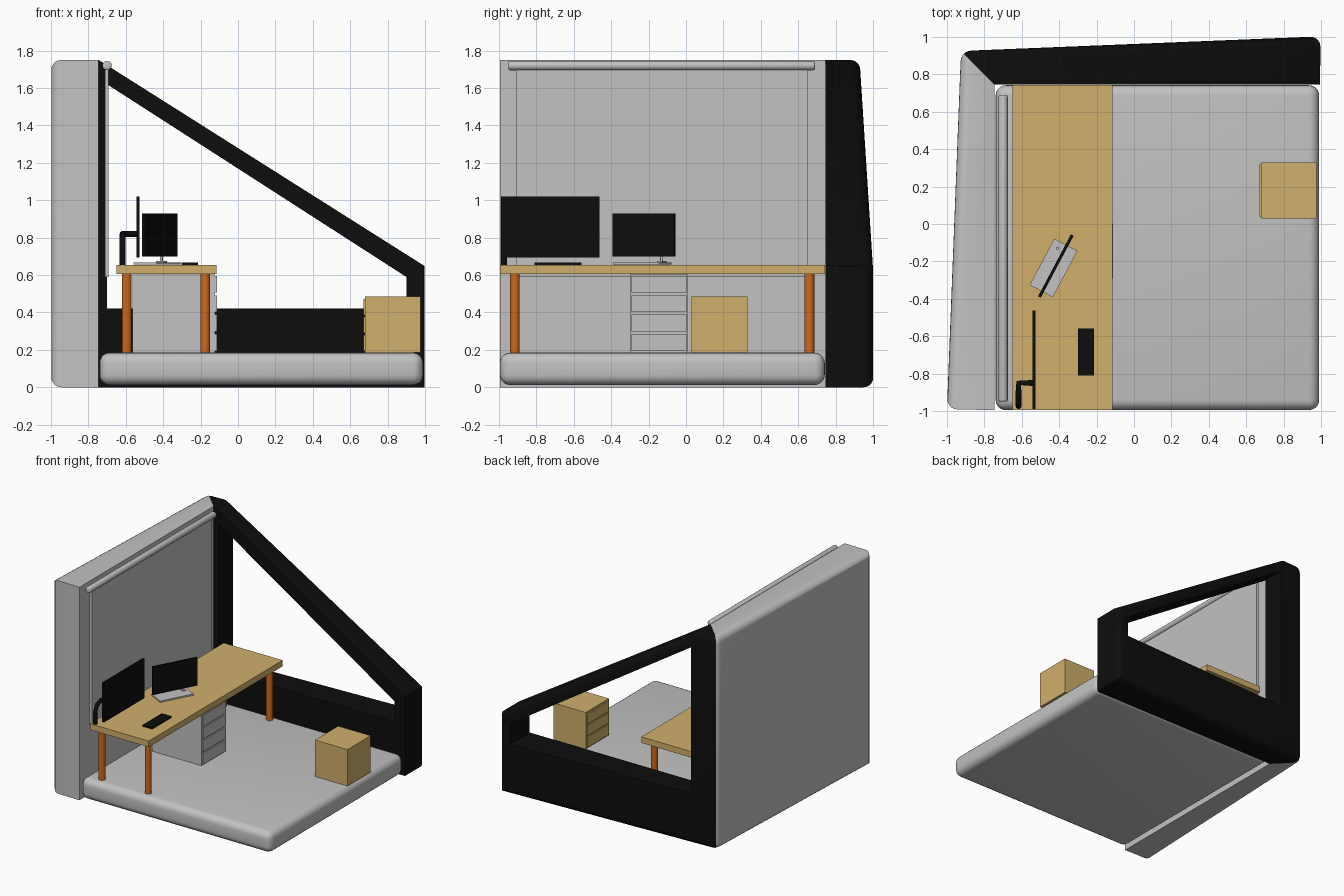
import bpy, bmesh
from math import radians, atan2
from mathutils import Vector

if "Cube" in bpy.data.objects:
    bpy.data.objects.remove(bpy.data.objects["Cube"], do_unlink=True)


def material(name, rgb):
    m = bpy.data.materials.new(name)
    m.use_nodes = True
    m.diffuse_color = (*rgb, 1)
    m.node_tree.nodes["Principled BSDF"].inputs["Base Color"].default_value = (*rgb, 1)
    return m


GREY = material("light grey", (0.54, 0.54, 0.54))
BLACK = material("black", (0.004, 0.004, 0.004))
WOOD = material("pale wood", (0.63, 0.43, 0.15))
ORANGE = material("orange wood", (0.62, 0.14, 0.012))


def make(name, bm, *mats):
    bmesh.ops.recalc_face_normals(bm, faces=bm.faces)
    me = bpy.data.meshes.new(name)
    bm.to_mesh(me)
    bm.free()
    ob = bpy.data.objects.new(name, me)
    bpy.context.collection.objects.link(ob)
    for m in mats:
        me.materials.append(m)
    return ob


def smooth(ob):
    bpy.ops.object.select_all(action='DESELECT')
    ob.select_set(True)
    bpy.context.view_layer.objects.active = ob
    bpy.ops.object.shade_smooth_by_angle(angle=radians(35))


def box(name, mat, lo, hi, bevel=0, segments=4):
    lo, hi = Vector(lo), Vector(hi)
    bm = bmesh.new()
    bmesh.ops.create_cube(bm, size=1)
    bmesh.ops.scale(bm, vec=hi - lo, verts=bm.verts)
    if bevel:
        bmesh.ops.bevel(bm, geom=bm.edges[:], offset=bevel, segments=segments,
                        profile=0.5, affect='EDGES')
    ob = make(name, bm, mat)
    ob.location = (lo + hi) / 2
    if bevel:
        smooth(ob)
    return ob


def cylinder(name, mat, centre, radius, length, rotation=(0, 0, 0), bevel=0):
    bm = bmesh.new()
    bmesh.ops.create_cone(bm, cap_ends=True, segments=24, radius1=radius,
                          radius2=radius, depth=length)
    if bevel:
        rims = [e for e in bm.edges if abs(e.verts[0].co.z - e.verts[1].co.z) < 1e-5]
        bmesh.ops.bevel(bm, geom=rims, offset=bevel, segments=3, profile=0.5, affect='EDGES')
    ob = make(name, bm, mat)
    ob.location, ob.rotation_euler = centre, rotation
    smooth(ob)
    return ob


def prism(points, offset):
    bm = bmesh.new()
    face = bm.faces.new([bm.verts.new(p) for p in points])
    out = bmesh.ops.extrude_face_region(bm, geom=[face])
    bmesh.ops.translate(bm, vec=offset,
                        verts=[v for v in out["geom"] if isinstance(v, bmesh.types.BMVert)])
    bmesh.ops.recalc_face_normals(bm, faces=bm.faces)
    return bm


# L-shaped shell: grey side wall and sloping black back frame, mitred at the corner
IN_X, IN_Y, TOP = -0.745, 0.745, 1.75
footprint = [(-1, -0.99), (IN_X, -0.995), (IN_X, IN_Y), (0.995, IN_Y),
             (0.997, 1.003), (-0.925, 0.925)]
bm = prism([(x, y, 0) for x, y in footprint], (0, 0, TOP))
cut = bmesh.ops.bisect_plane(bm, geom=bm.verts[:] + bm.edges[:] + bm.faces[:], dist=1e-5,
                             plane_co=(IN_X, 0, TOP), plane_no=(1.1, 0, 1.74),
                             clear_outer=True)
bmesh.ops.holes_fill(bm, edges=[e for e in bm.edges if e.is_boundary], sides=0)
bmesh.ops.recalc_face_normals(bm, faces=bm.faces)
outer = {e for f in bm.faces if f.normal.x < -0.9 or f.normal.y > 0.9 for e in f.edges}
bmesh.ops.bevel(bm, geom=list(outer), offset=0.055, segments=5, profile=0.5, affect='EDGES')
bmesh.ops.bisect_plane(bm, geom=bm.verts[:] + bm.edges[:] + bm.faces[:], dist=1e-5,
                       plane_co=(IN_X, IN_Y, 0), plane_no=(1, 1, 0))
for f in bm.faces:
    c = f.calc_center_median()
    f.material_index = int(c.x + c.y > 0)
shell = make("wall_and_back_frame", bm, GREY, BLACK)

# Window opening through the back frame
opening = [(-0.70, 0.42), (0.90, 0.42), (0.90, 0.59), (-0.70, 1.62)]
bm = prism([(x, 0.6, z) for x, z in opening], (0, 0.6, 0))
for f in bm.faces:
    f.material_index = 1
cutter = make("window_cutter", bm, GREY, BLACK)
cutter.hide_render = True
mod = shell.modifiers.new("window", 'BOOLEAN')
mod.operation, mod.object, mod.solver = 'DIFFERENCE', cutter, 'EXACT'
bpy.context.view_layer.objects.active = shell
bpy.ops.object.modifier_apply(modifier=mod.name)
bpy.data.objects.remove(cutter, do_unlink=True)
smooth(shell)

# Floor slab
box("floor", GREY, (-0.74, -0.995, 0.012), (0.99, 0.742, 0.185), 0.055, 5)

# Roll-down screen on the wall
box("wall_screen", GREY, (-0.712, -0.91, 0.59), (-0.692, 0.65, 1.72))
cylinder("screen_roller", GREY, (-0.70, -0.13, 1.72), 0.025, 1.64, (radians(90), 0, 0), 0.01)

# Desk
box("desk_top", WOOD, (-0.65, -0.995, 0.605), (-0.115, 0.743, 0.655))
for x in (-0.595, -0.175):
    for y in (-0.915, 0.66):
        cylinder("desk_leg", ORANGE, (x, y, 0.395), 0.026, 0.42)

# Drawer cabinet below the desk
box("cabinet", GREY, (-0.565, -0.30, 0.185), (-0.122, 0.01, 0.603))
for i in range(4):
    z = 0.194 + i * 0.104
    box("cabinet_drawer", GREY, (-0.122, -0.292, z), (-0.112, 0.002, z + 0.09))

# Wooden chest with drawers facing the desk
box("chest", WOOD, (0.68, 0.03, 0.185), (0.975, 0.33, 0.485))
for i in range(3):
    z = 0.195 + i * 0.096
    box("chest_drawer", WOOD, (0.67, 0.04, z), (0.68, 0.32, z + 0.084))

# Large monitor on a bent arm
box("large_monitor", BLACK, (-0.542, -0.99, 0.695), (-0.526, -0.462, 1.02))
curve = bpy.data.curves.new("monitor_arm", 'CURVE')
curve.dimensions, curve.bevel_depth, curve.bevel_resolution = '3D', 0.016, 3
curve.use_fill_caps = True
path = [(-0.617, -0.973, 0.655), (-0.617, -0.973, 0.75), (-0.617, -0.95, 0.8),
        (-0.617, -0.9, 0.82), (-0.617, -0.85, 0.82), (-0.54, -0.85, 0.82)]
spline = curve.splines.new('POLY')
spline.points.add(len(path) - 1)
for point, co in zip(spline.points, path):
    point.co = (*co, 1)
curve.materials.append(BLACK)
bpy.context.collection.objects.link(bpy.data.objects.new("monitor_arm", curve))

# Small angled monitor on a flat base
angle = atan2(0.33, 0.175)
screen = box("small_monitor", BLACK, (-0.605, -0.233, 0.70), (-0.231, -0.217, 0.93))
base = box("small_monitor_base", GREY, (-0.57, -0.305, 0.656), (-0.29, -0.165, 0.668))
foot = box("small_monitor_foot", GREY, (-0.435, -0.145, 0.668), (-0.385, -0.115, 0.674))
for ob in (screen, base, foot):
    ob.rotation_euler.z = angle if ob is not foot else angle - radians(90)
cylinder("small_monitor_stem", GREY, (-0.41, -0.13, 0.687), 0.008, 0.04)

# Keyboard
box("keyboard", BLACK, (-0.30, -0.81, 0.655), (-0.213, -0.56, 0.668))
